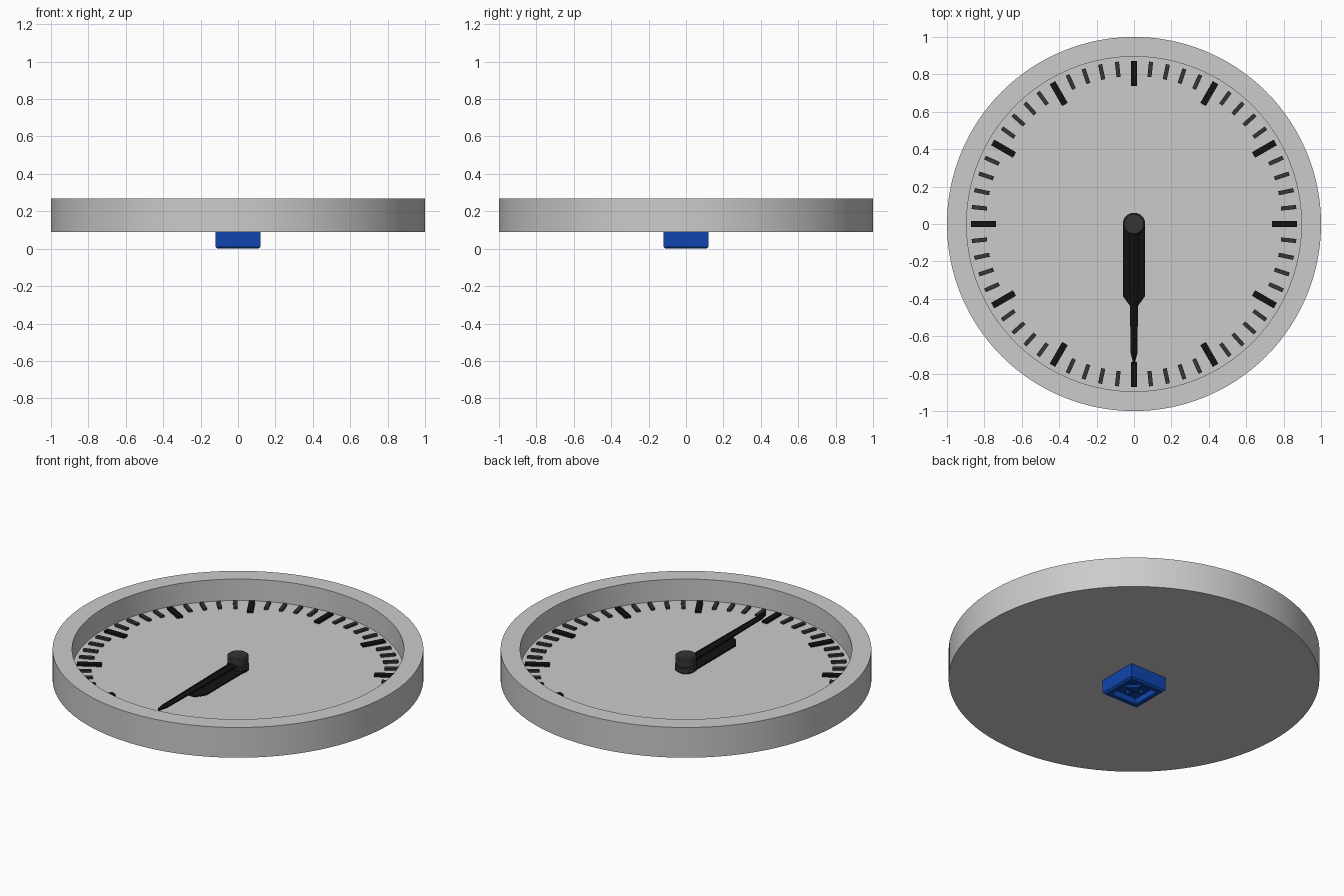
import bpy, bmesh, math
from mathutils import Matrix

if "Cube" in bpy.data.objects:
    bpy.data.objects.remove(bpy.data.objects["Cube"])

DIAL = 0.14  # height of the dial surface


def material(name, r, g, b):
    m = bpy.data.materials.new(name)
    m.diffuse_color = (r, g, b, 1)
    m.use_nodes = True
    m.node_tree.nodes["Principled BSDF"].inputs["Base Color"].default_value = m.diffuse_color
    return m


BLACK = material("black", 0.006, 0.006, 0.006)
DARK = material("dark_grey", 0.035, 0.035, 0.035)
BLUE = material("blue", 0.005, 0.06, 0.42)


def finish(name, bm, mat=None, smooth=False):
    bmesh.ops.recalc_face_normals(bm, faces=bm.faces)
    me = bpy.data.meshes.new(name)
    bm.to_mesh(me)
    bm.free()
    ob = bpy.data.objects.new(name, me)
    bpy.context.collection.objects.link(ob)
    if mat:
        me.materials.append(mat)
    if smooth:
        bpy.ops.object.select_all(action='DESELECT')
        ob.select_set(True)
        bpy.context.view_layer.objects.active = ob
        bpy.ops.object.shade_smooth_by_angle(angle=math.radians(30))
    return ob


def lathe(name, profile, steps, mat=None):
    """Spin a (radius, z) profile that starts and ends on the axis."""
    bm = bmesh.new()
    vs = [bm.verts.new((r, 0, z)) for r, z in profile]
    es = [bm.edges.new(p) for p in zip(vs, vs[1:])]
    bmesh.ops.spin(bm, geom=vs + es, cent=(0, 0, 0), axis=(0, 0, 1),
                   angle=2 * math.pi, steps=steps)
    bmesh.ops.remove_doubles(bm, verts=bm.verts, dist=1e-5)
    return finish(name, bm, mat, True)


def add_box(bm, x0, x1, y0, y1, z0, z1, turn=0.0):
    m = (Matrix.Rotation(turn, 4, 'Z')
         @ Matrix.Translation(((x0 + x1) / 2, (y0 + y1) / 2, (z0 + z1) / 2))
         @ Matrix.Diagonal((x1 - x0, y1 - y0, z1 - z0, 1)))
    bmesh.ops.create_cube(bm, size=1, matrix=m)


def hand(name, stations, z, edge, ridge, mat):
    """Ridged clock hand along -y from (distance, half width) stations."""
    bm = bmesh.new()
    rings = []
    for d, w in stations:
        pts = [(-w, z), (w, z), (w, z + edge), (0, z + ridge), (-w, z + edge)]
        rings.append([bm.verts.new((x, -d, h)) for x, h in pts])
    for a, b in zip(rings, rings[1:]):
        for i in range(5):
            j = (i + 1) % 5
            bm.faces.new((a[i], a[j], b[j], b[i]))
    bm.faces.new(rings[0])
    bm.faces.new(rings[-1])
    return finish(name, bm, mat)


# case: flat back, rim and recessed dial
lathe("case", [(0, 0.088), (1, 0.088), (1, 0.268), (0.895, 0.268),
               (0.895, DIAL), (0, DIAL)], 128)

# hour and minute ticks
hours, minutes = bmesh.new(), bmesh.new()
for i in range(60):
    a = i * math.tau / 60
    if i % 5 == 0:
        add_box(hours, -0.017, 0.017, 0.738, 0.872, DIAL - 0.005, DIAL + 0.012, a)
    else:
        add_box(minutes, -0.011, 0.011, 0.79, 0.872, DIAL - 0.005, DIAL + 0.012, a)
finish("hour_ticks", hours, BLACK)
finish("minute_ticks", minutes, DARK)

# hands
hand("hour_hand", [(0, 0.06), (0.385, 0.06), (0.44, 0.02)], 0.155, 0.008, 0.02, BLACK)
hand("minute_hand", [(0, 0.028), (0.69, 0.018), (0.75, 0.003)], 0.187, 0.008, 0.018, BLACK)

# stepped centre hub
lathe("hub", [(0, DIAL - 0.005), (0.045, DIAL - 0.005), (0.045, 0.152), (0.06, 0.152),
              (0.06, 0.178), (0.045, 0.178), (0.045, 0.186), (0.058, 0.186),
              (0.058, 0.23), (0.051, 0.237), (0, 0.237)], 48, DARK)

# movement box on the back: chamfered, with a recess open at the bottom
bm = bmesh.new()
levels = [(0.12, 0.09), (0.12, 0.01), (0.11, 0), (0.085, 0), (0.085, 0.035)]
rings = [[bm.verts.new((sx * h, sy * h, z)) for sx, sy in
          ((-1, -1), (1, -1), (1, 1), (-1, 1))] for h, z in levels]
for a, b in zip(rings, rings[1:]):
    for i in range(4):
        j = (i + 1) % 4
        bm.faces.new((a[i], a[j], b[j], b[i]))
bm.faces.new(rings[0])
bm.faces.new(rings[-1])
finish("movement_box", bm, BLUE)

# setting knob with cross grip inside the recess
lathe("setting_knob", [(0, 0.04), (0.03, 0.04), (0.03, 0.02), (0, 0.02)], 24, BLUE)
bm = bmesh.new()
for k in range(2):
    add_box(bm, -0.055, 0.055, -0.008, 0.008, 0.015, 0.04, k * math.pi / 2)
finish("knob_cross", bm, BLUE)
